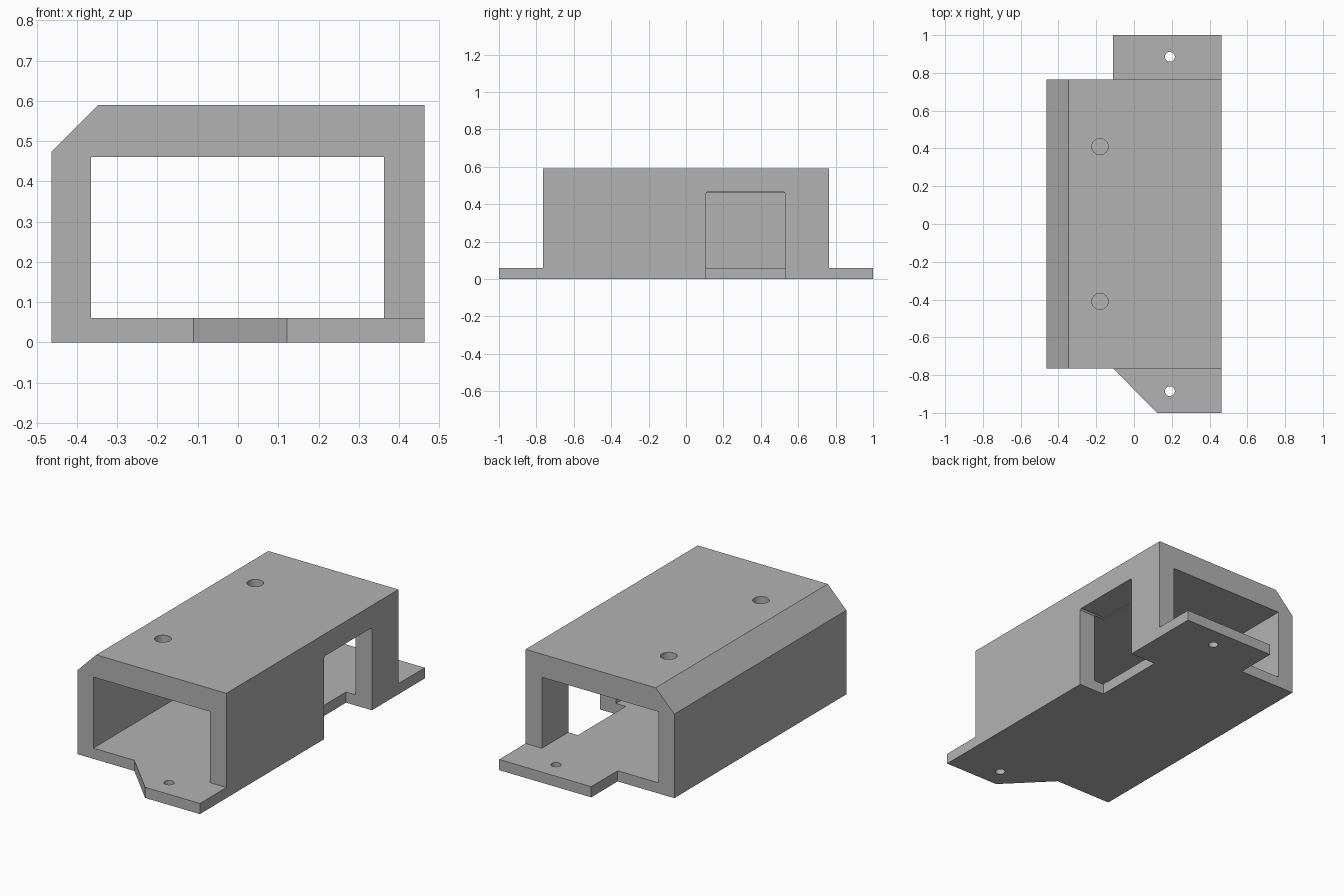
import bpy, bmesh, math
from mathutils import Vector

if "Cube" in bpy.data.objects:
    bpy.data.objects.remove(bpy.data.objects["Cube"], do_unlink=True)

grey = bpy.data.materials.new("matte grey")
grey.use_nodes = True
colour = (0.45, 0.45, 0.45, 1)
grey.diffuse_color = colour
grey.node_tree.nodes["Principled BSDF"].inputs["Base Color"].default_value = colour


def prism(name, outline, axis, start, end):
    """Extrude a closed 2D outline along the x, y or z axis."""
    place = {"x": lambda a, b: (start, a, b),
             "y": lambda a, b: (a, start, b),
             "z": lambda a, b: (a, b, start)}[axis]
    bm = bmesh.new()
    face = bm.faces.new([bm.verts.new(place(a, b)) for a, b in outline])
    new = bmesh.ops.extrude_face_region(bm, geom=[face])["geom"]
    shift = Vector([(end - start) if axis == k else 0 for k in "xyz"])
    bmesh.ops.translate(bm, vec=shift,
                        verts=[v for v in new if isinstance(v, bmesh.types.BMVert)])
    bmesh.ops.recalc_face_normals(bm, faces=bm.faces)
    mesh = bpy.data.meshes.new(name)
    bm.to_mesh(mesh)
    bm.free()
    mesh.materials.append(grey)
    obj = bpy.data.objects.new(name, mesh)
    bpy.context.collection.objects.link(obj)
    return obj


def box(name, x0, x1, y0, y1, z0, z1):
    return prism(name, [(x0, y0), (x1, y0), (x1, y1), (x0, y1)], "z", z0, z1)


def drill(name, x, y, radius, z0, z1):
    ring = [(x + radius * math.cos(math.tau * i / 40),
             y + radius * math.sin(math.tau * i / 40)) for i in range(40)]
    return prism(name, ring, "z", z0, z1)


def combine(target, tool, operation):
    """Apply a boolean and remove the tool object."""
    mod = target.modifiers.new(operation.lower(), "BOOLEAN")
    mod.operation = operation
    mod.solver = "EXACT"
    mod.object = tool
    bpy.context.view_layer.update()
    graph = bpy.context.evaluated_depsgraph_get()
    result = bpy.data.meshes.new_from_object(target.evaluated_get(graph))
    target.modifiers.clear()
    target.data = result
    bpy.data.objects.remove(tool, do_unlink=True)


side, half, floor, height = 0.463, 0.765, 0.06, 0.59

# Outer housing with one chamfered top edge, hollowed from end to end
housing = prism("mounting_housing",
                [(-side, 0), (side, 0), (side, height), (-0.347, height), (-side, 0.473)],
                "y", -half, half)
combine(housing, box("tunnel", -0.365, 0.362, -1.2, 1.2, floor, 0.46), "DIFFERENCE")

# Mounting tabs: square at the back, angled at the front
combine(housing, box("back_tab", -0.11, side, half - 0.1, 1, 0, floor), "UNION")
combine(housing, prism("front_tab",
                       [(-0.11, 0.1 - half), (-0.11, -half), (0.122, -1),
                        (side, -1), (side, 0.1 - half)],
                       "z", 0, floor), "UNION")

# Side opening, with slightly eased top corners, notched into the floor
y0, y1, top, ease = 0.105, 0.53, 0.465, 0.008
combine(housing, prism("side_opening",
                       [(y0, -0.1), (y1, -0.1), (y1, top - ease), (y1 - ease, top),
                        (y0 + ease, top), (y0, top - ease)],
                       "x", 0.302, 0.6), "DIFFERENCE")

# Roof holes and tab screw holes
for y in (-0.41, 0.41):
    combine(housing, drill("roof_hole", -0.18, y, 0.043, 0.4, 0.7), "DIFFERENCE")
for y in (-0.885, 0.885):
    combine(housing, drill("screw_hole", 0.19, y, 0.026, -0.1, 0.2), "DIFFERENCE")

# Merge flat regions and smooth only the hole walls
bm = bmesh.new()
bm.from_mesh(housing.data)
bmesh.ops.remove_doubles(bm, verts=bm.verts, dist=0.0001)
bmesh.ops.dissolve_limit(bm, angle_limit=0.01, verts=bm.verts, edges=bm.edges)
bm.to_mesh(housing.data)
bm.free()
bpy.ops.object.select_all(action="DESELECT")
housing.select_set(True)
bpy.context.view_layer.objects.active = housing
bpy.ops.object.shade_smooth_by_angle(angle=math.radians(30))
